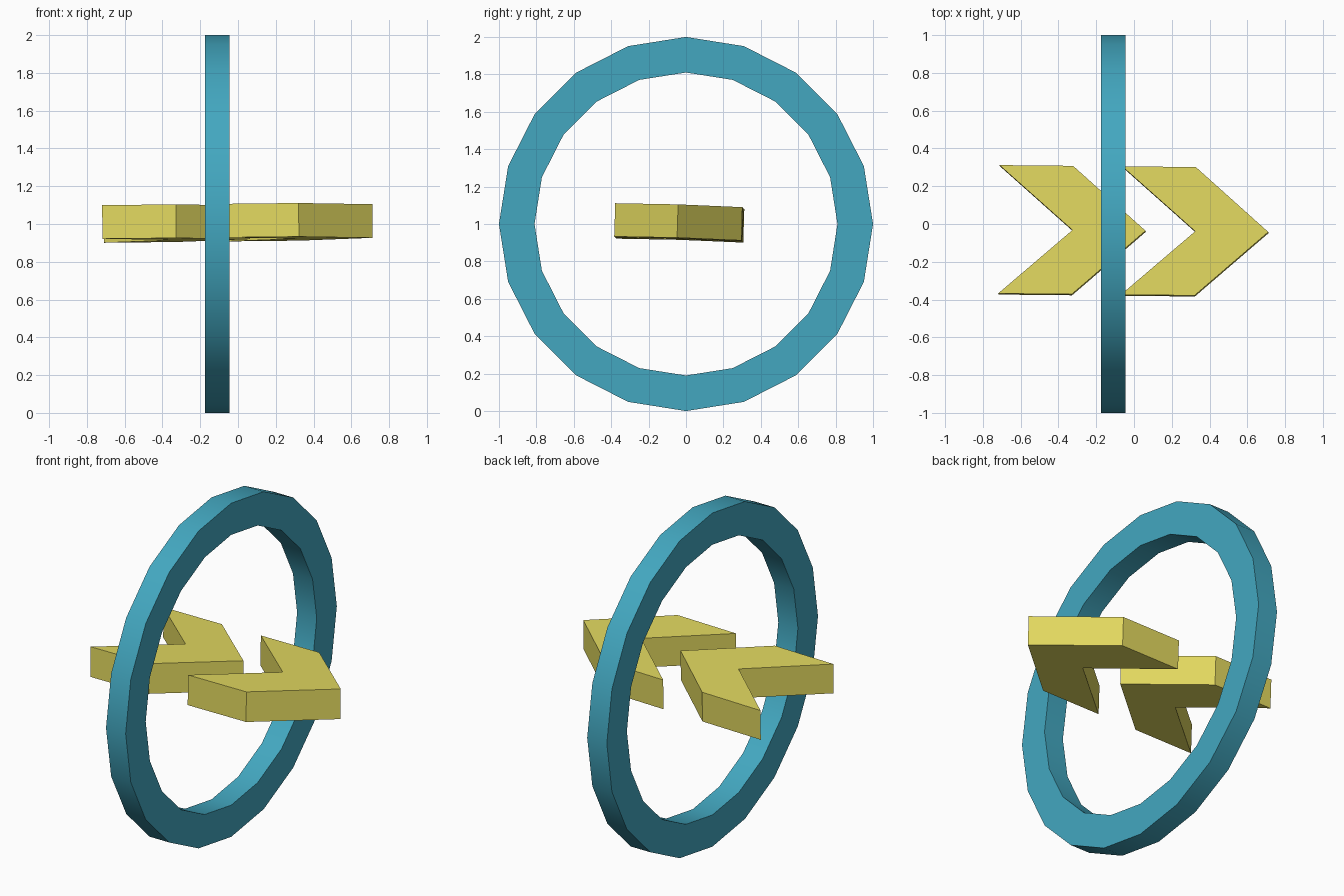
import bpy, bmesh
from math import sin, cos, tau
from mathutils import Matrix, Vector

if "Cube" in bpy.data.objects:
    bpy.data.objects.remove(bpy.data.objects["Cube"])


def material(name, color):
    m = bpy.data.materials.new(name)
    m.diffuse_color = color
    m.use_nodes = True
    m.node_tree.nodes["Principled BSDF"].inputs["Base Color"].default_value = m.diffuse_color
    return m


def make_object(name, bm, mat):
    bmesh.ops.recalc_face_normals(bm, faces=bm.faces[:])
    mesh = bpy.data.meshes.new(name)
    bm.to_mesh(mesh)
    bm.free()
    mesh.materials.append(mat)
    ob = bpy.data.objects.new(name, mesh)
    bpy.context.collection.objects.link(ob)
    return ob


teal = material("teal", (0.056, 0.39, 0.53, 1))
yellow = material("yellow", (0.76, 0.69, 0.115, 1))

# Upright ring: rectangular section swept through 20 segments about x
SIDES = 20
section = [(-0.175, 1.0), (-0.045, 1.0), (-0.045, 0.81), (-0.175, 0.81)]
bm = bmesh.new()
loops = [[bm.verts.new((x, r * sin(tau * i / SIDES), 1 + r * cos(tau * i / SIDES)))
          for x, r in section] for i in range(SIDES)]
for i, a in enumerate(loops):
    b = loops[(i + 1) % SIDES]
    for j in range(4):
        k = (j + 1) % 4
        bm.faces.new((a[j], a[k], b[k], b[j]))
ring = make_object("ring", bm, teal)
bpy.context.view_layer.objects.active = ring
ring.select_set(True)
bpy.ops.object.shade_smooth_by_angle()

# Two chevron arrows passing through the ring, slightly tilted together
outline = [(-0.39, 0.34), (0, 0.34), (0.387, 0), (0, -0.34), (-0.39, -0.34), (0, 0)]
THICK = 0.178
tilt = (Matrix.Translation((0, -0.038, 1.008)) @ Matrix.Rotation(-0.01, 4, 'Z')
        @ Matrix.Rotation(-0.011, 4, 'Y') @ Matrix.Rotation(-0.031, 4, 'X'))
for name, offset in (("rear_chevron", -0.325), ("front_chevron", 0.325)):
    bm = bmesh.new()
    base = bm.faces.new([bm.verts.new((x + offset, y, -THICK / 2)) for x, y in outline])
    ext = bmesh.ops.extrude_face_region(bm, geom=[base])
    top = [v for v in ext["geom"] if isinstance(v, bmesh.types.BMVert)]
    bmesh.ops.translate(bm, verts=top, vec=Vector((0, 0, THICK)))
    # Close the underside if the extrusion removed the starting face
    if not any(all(v not in top for v in f.verts) for f in bm.faces):
        bm.faces.new([v for v in bm.verts if v not in top])
    bm.transform(tilt)
    make_object(name, bm, yellow)
